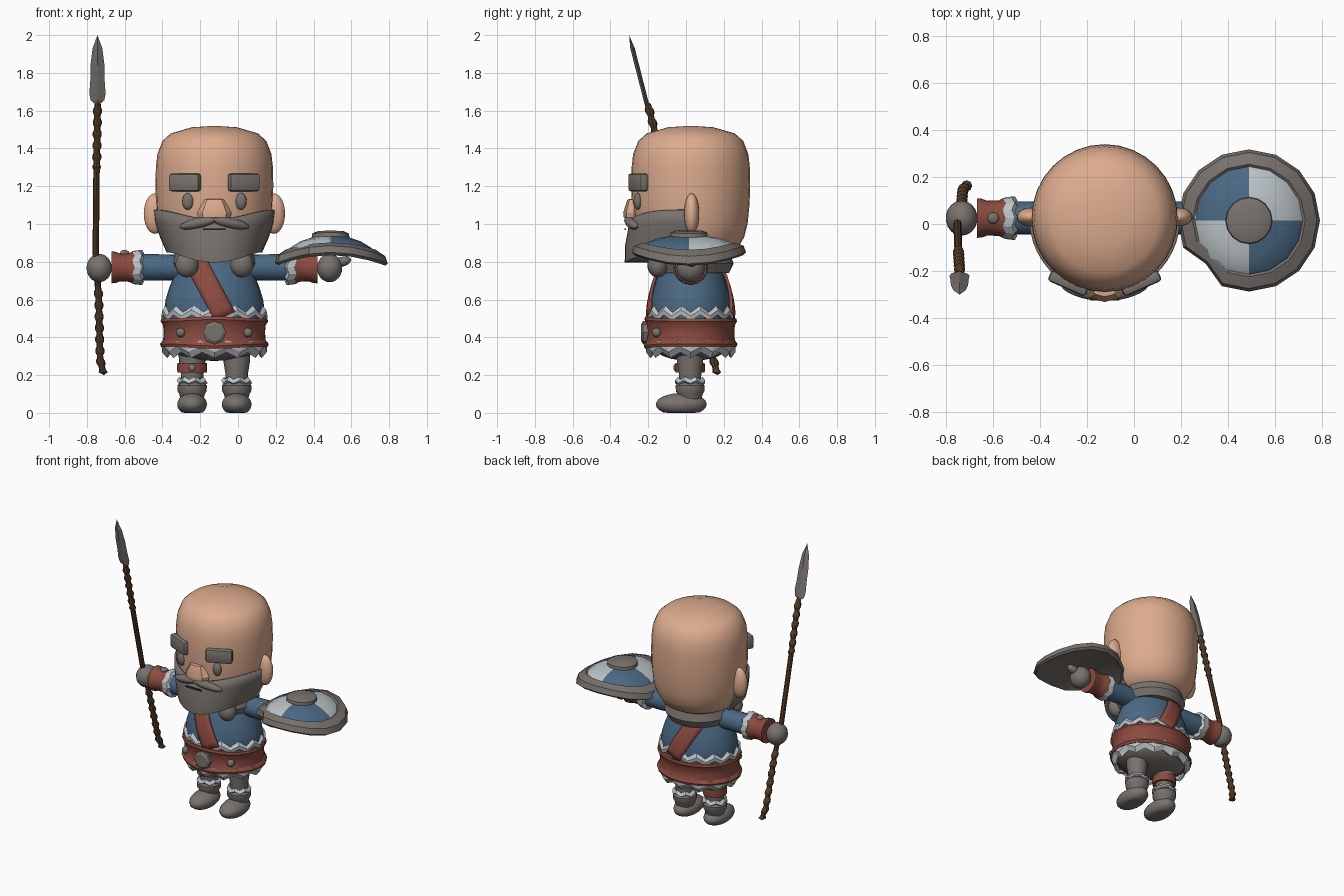
import bpy, bmesh, math
from math import sin, cos, pi, radians
from mathutils import Matrix, Vector, Euler

if "Cube" in bpy.data.objects:
    bpy.data.objects.remove(bpy.data.objects["Cube"])

CX, CY = -0.125, 0.025


def material(name, rgb):
    m = bpy.data.materials.new(name)
    m.use_nodes = True
    m.diffuse_color = (*rgb, 1)
    m.node_tree.nodes["Principled BSDF"].inputs["Base Color"].default_value = (*rgb, 1)
    return m


SKIN = material("skin", (0.72, 0.41, 0.27))
BLUE = material("blue cloth", (0.07, 0.14, 0.23))
GREY = material("warm grey", (0.19, 0.17, 0.155))
WHITE = material("pale fur", (0.50, 0.55, 0.57))
RED = material("red leather", (0.26, 0.07, 0.05))
WOOD = material("brown wood", (0.09, 0.045, 0.02))
DARK = material("dark mouth", (0.035, 0.03, 0.028))


def finish(name, bm, mat, angle=40, thick=0):
    bmesh.ops.remove_doubles(bm, verts=bm.verts, dist=0.0005)
    bmesh.ops.recalc_face_normals(bm, faces=bm.faces)
    me = bpy.data.meshes.new(name)
    bm.to_mesh(me)
    bm.free()
    me.materials.append(mat)
    for p in me.polygons:
        p.use_smooth = angle > 0
    if angle:
        me.set_sharp_from_angle(angle=radians(angle))
    ob = bpy.data.objects.new(name, me)
    bpy.context.scene.collection.objects.link(ob)
    if thick:
        mod = ob.modifiers.new("thickness", 'SOLIDIFY')
        mod.thickness, mod.offset = thick, 0
    return ob


def grid(name, rows, mat, wrap=True, **kw):
    """Skin a list of point rows with quads."""
    bm = bmesh.new()
    vs = [[bm.verts.new(p) for p in row] for row in rows]
    n = len(rows[0])
    for a, b in zip(vs, vs[1:]):
        for i in range(n if wrap else n - 1):
            j = (i + 1) % n
            bm.faces.new((a[i], a[j], b[j], b[i]))
    return finish(name, bm, mat, **kw)


def lathe(name, profile, mat, loc=(CX, CY, 0), sy=1, segs=28, axis='z', flip=1, warp=None, **kw):
    """Turn (radius, height) pairs round an upright or sideways axis."""
    rows = []
    for r, h in profile:
        row = []
        for i in range(segs):
            a = 2 * pi * i / segs
            p = Vector((r * cos(a), r * sin(a) * sy, h))
            if axis == 'x':
                p = Vector((flip * h, r * cos(a), r * sin(a)))
            if warp:
                warp(p)
            row.append(p + Vector(loc))
        rows.append(row)
    return grid(name, rows, mat, **kw)


def blob(name, loc, size, mat, rot=(0, 0, 0), floor=None):
    bm = bmesh.new()
    m = Matrix.LocRotScale(Vector(loc), Euler([radians(d) for d in rot]), Vector(size))
    bmesh.ops.create_uvsphere(bm, u_segments=18, v_segments=12, radius=1, matrix=m)
    if floor is not None:
        for v in bm.verts:
            v.co.z = max(v.co.z, floor)
    return finish(name, bm, mat)


def box(name, loc, size, mat, turn=0, bevel=0.015):
    bm = bmesh.new()
    m = Matrix.LocRotScale(Vector(loc), Euler((0, 0, radians(turn))), Vector(size))
    bmesh.ops.create_cube(bm, size=1, matrix=m)
    if bevel:
        bmesh.ops.bevel(bm, geom=bm.edges[:], offset=bevel, segments=2, affect='EDGES', profile=0.5)
    return finish(name, bm, mat)


def zigzag(name, r0, r1, z0, z1, amp, teeth, sy=1, **kw):
    """Chevron fur band whose two edges rise and fall together."""
    def row(r, z):
        return [(CX + r * cos(pi * i / teeth), CY + r * sy * sin(pi * i / teeth), z + amp * (i % 2))
                for i in range(2 * teeth)]
    return grid(name, [row(r0, z0), row((r0 + r1) / 2 + 0.012, (z0 + z1) / 2), row(r1, z1)],
                WHITE, angle=0, thick=0.015)


def interp(table, z):
    for (z0, v0), (z1, v1) in zip(table, table[1:]):
        if z <= z1:
            return v0 + (v1 - v0) * (z - z0) / (z1 - z0)
    return table[-1][1]


# head and face
lathe("head", [(0, .80), (.17, .82), (.24, .86), (.28, .93), (.298, 1.0), (.308, 1.1), (.312, 1.2), (.31, 1.3),
               (.302, 1.37), (.275, 1.44), (.23, 1.48), (.12, 1.512), (0, 1.52)], SKIN, segs=32, sy=1.01)
lathe("nose", [(0, 1.135), (.055, 1.13), (.09, 1.06), (.085, 1.035), (.04, 1.02), (0, 1.02)], SKIN,
      loc=(CX, -.275, 0), sy=.64, segs=8, angle=30)
for s, side in ((-1, "right"), (1, "left")):
    blob(side + "_ear", (CX + s * .315, .03, 1.055), (.06, .04, .107), SKIN)
    blob(side + "_eye", (CX + s * .14, -.255, 1.12), (.031, .022, .045), GREY)
    box(side + "_eyebrow", (CX + s * .155, -.253, 1.22), (.175, .05, .095), GREY, turn=s * 24)
    blob(side + "_moustache", (CX + s * .085, -.288, 1.005), (.105, .03, .027), GREY, rot=(0, s * 12, s * 15))
    blob(side + "_collar_end", (CX + s * .145, -.15, .785), (.062, .055, .068), GREY)
box("mouth", (CX, -.321, .972), (.12, .009, .01), DARK, bevel=0)

# beard wraps from ear to ear and tucks in under the chin
beard = []
for t, side_r, front_r in ((0, .316, .003), (.3, .308, .02), (.65, .283, .06), (1, .25, .095), (1, .12, 0)):
    row = []
    for i in range(25):
        a = radians(-95 + 190 * i / 24)
        c = max(0, cos(a))
        top, low = 1.075 - .05 * c ** 4, .855 - .055 * c ** 6
        r = side_r + front_r * c * c
        row.append((CX + r * sin(a), CY - r * cos(a), top + (low - top) * t))
    beard.append(row)
grid("beard", beard, GREY, wrap=False, angle=30, thick=.012)

# fur collar, open at the front
arc = [radians(-48 + 276 * i / 24) for i in range(25)]
grid("collar", [[(CX + r * cos(a), CY + r * sin(a), z) for a in arc]
                for r, z in ((.14, .86), (.205, .84), (.222, .79), (.2, .745), (.14, .74))], GREY, wrap=False, thick=.01)

# tunic and the strap that crosses it
BODY = [(.45, .255), (.53, .268), (.60, .258), (.66, .240), (.72, .217), (.78, .185), (.83, .14), (.86, 0)]
SY = .82
lathe("tunic", [(0, .45)] + [(r, z) for z, r in BODY], BLUE, sy=SY)
for s, side in ((-1, "front"), (1, "back")):
    rows = []
    for i in range(9):
        t = i / 8
        row = []
        for k in range(5):
            x = -.105 + .16 * t + (k - 2) * .026
            z = .81 - .3 * t + (k - 2) * .012
            r = interp(BODY, z) + .012
            row.append((CX + x, CY + s * SY * math.sqrt(max(0, r * r - x * x)), z))
        rows.append(row)
    grid(side + "_chest_strap", rows, RED, wrap=False, thick=.016)


# belt, buckle, studs and fur trims
def widen_front(p):
    c = max(0, -p.y / .25) ** 6
    p.z = .425 + (p.z - .425) * (1 + .18 * c)


lathe("belt", [(.24, .35), (.282, .35), (.288, .365), (.272, .385), (.268, .425), (.272, .465), (.285, .485),
               (.28, .5), (.24, .5)], RED, sy=.86, segs=32, warp=widen_front, angle=30)
zigzag("waist_trim", .27, .255, .49, .535, .03, 14, SY)
zigzag("hem_trim", .245, .272, .295, .355, .03, 12, .85)
blob("hips", (CX, CY, .36), (.25, .205, .085), GREY)
buckle = lathe("buckle", [(0, -.03), (.062, -.03), (.062, .012), (.045, .022), (0, .022)], GREY, loc=(0, 0, 0), segs=8, angle=20)
buckle.rotation_euler = (pi / 2, 0, pi / 8 * 0)
buckle.location = (CX, -.215, .425)
for s, side in ((-1, "right"), (1, "left")):
    blob(side + "_belt_stud", (CX + s * .178, -.155, .425), (.025, .025, .025), GREY)

# arms
for s, side in ((-1, "right"), (1, "left")):
    arm = dict(loc=(CX, CY, .77), axis='x', flip=s, segs=20)
    lathe(side + "_sleeve", [(0, .1), (.066, .1), (.07, .3), (.07, .405), (0, .405)], BLUE, **arm)
    cuff = [[(CX + s * (h + .012 * (i % 2)), CY + r * cos(pi * i / 8), .77 + r * sin(pi * i / 8)) for i in range(16)]
            for r, h in ((.072, .375), (.09, .385), (.086, .42), (.06, .42))]
    grid(side + "_cuff_trim", cuff, WHITE, angle=0, thick=.008)
    lathe(side + "_bracer", [(0, .415), (.086, .415), (.087, .43), (.076, .45), (.074, .5), (.083, .525), (.084, .545),
                             (0, .545)], RED, **arm)
    blob(side + "_bracer_stud", (CX + s * .475, CY, .845), (.025, .025, .018), GREY)
    blob(side + "_hand", (CX + s * .61, CY, .767), (.068, .075, .075), GREY)
blob("left_thumb", (.55, .03, .80), (.05, .028, .026), GREY, rot=(0, -15, 0))

# legs and boots
for s, side in ((-1, "right"), (1, "left")):
    at = (CX + s * .118, .022, 0)
    lathe(side + "_leg", [(.072, .34), (.07, .27), (.06, .21), (.058, .14)], GREY, loc=at, segs=18)
    lathe(side + "_boot_shaft", [(.06, .07), (.068, .1), (.077, .115), (.078, .145), (.066, .16), (0, .16)], GREY, loc=at, segs=18)
    blob(side + "_boot_foot", (at[0], -.025, .045), (.08, .135, .06), GREY, floor=0)
    trim = [[(at[0] + r * cos(pi * i / 7), at[1] + r * sin(pi * i / 7), z + .014 * (i % 2)) for i in range(14)]
            for r, z in ((.064, .15), (.078, .158), (.064, .175))]
    grid(side + "_boot_trim", trim, WHITE, angle=0, thick=.008)
lathe("leg_band", [(.05, .213), (.078, .213), (.08, .24), (.078, .265), (.05, .265)], RED, loc=(CX - .118, .022, 0), segs=18)
blob("leg_band_stud", (CX - .118, -.055, .24), (.02, .012, .02), GREY)


# spear, leaning forward
def lean(z):
    return .02 - .257 * (z - .77)


BEND = [(.2, -.71), (.28, -.73), (.6, -.737), (.85, -.753), (1.2, -.75), (1.65, -.743)]
shaft = []
for i in range(97):
    z = .2 + 1.45 * i / 96
    wrapped = z > 1.3 or z < .65
    r = .017 + (.007 if wrapped and i % 4 < 2 else 0)
    if i in (0, 96):
        r = 0
    shaft.append([(interp(BEND, z) + r * cos(pi * k / 4), lean(z) + r * sin(pi * k / 4), z) for k in range(8)])
grid("spear_shaft", shaft, WOOD)
blade = []
for z, w in ((1.635, .012), (1.655, .036), (1.69, .043), (1.76, .038), (1.84, .037), (1.93, .026), (2.0, 0)):
    d = .012 if w else 0
    blade.append([(-.744 + x * w, lean(z) - .005 + y * d, z) for x, y in ((1, 0), (0, 1), (-1, 0), (0, -1))])
grid("spear_blade", blade, GREY, angle=0)


# round shield, bent down at its sides, chipped on one edge
def bend(p):
    if p.length > .25 and abs(math.atan2(p.y, p.x) + pi * .75) < .05 and math.hypot(p.x, p.y) > .24:
        p.x, p.y = p.x * .86, p.y * .86
    p.z -= .06 * (p.x / .3) ** 2


shield = lathe("shield", [(0, .86), (.2, .85), (.288, .835), (.303, .85), (.29, .885), (.24, .902), (.23, .893),
                          (.215, .905), (.16, .925), (.1, .935), (.097, .955), (.07, .965), (0, .965)],
               GREY, loc=(.49, .015, 0), segs=16, warp=bend, angle=25)
shield.data.materials.append(BLUE)
shield.data.materials.append(WHITE)
for p in shield.data.polygons:
    x, y = p.center.x - .49, p.center.y - .015
    if .1 < math.hypot(x, y) < .226 and p.center.z > .868 - .06 * (x / .3) ** 2:
        p.material_index = 2 if x * y > 0 else 1
